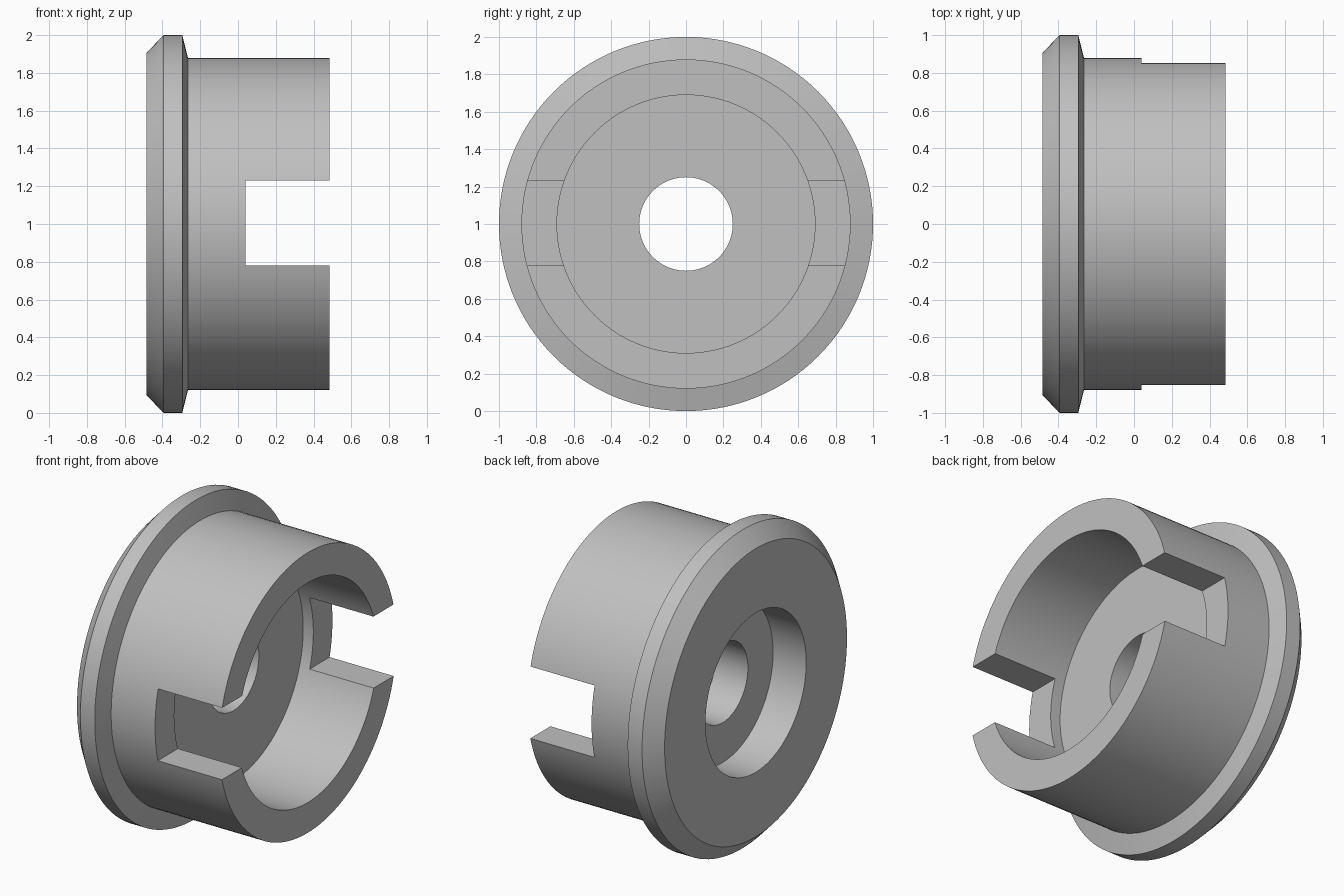
import bpy
import bmesh
from math import radians, tau
from mathutils import Matrix, Vector

cube = bpy.data.objects.get("Cube")
if cube:
    bpy.data.objects.remove(cube, do_unlink=True)

# Plain grey material
grey = bpy.data.materials.new("plain grey")
grey.use_nodes = True
colour = (0.53, 0.53, 0.53, 1)
grey.diffuse_color = colour
grey.node_tree.nodes["Principled BSDF"].inputs["Base Color"].default_value = colour

SEGMENTS = 128
CENTRE = Vector((0, 0, 1))


def add_object(name, bm):
    bmesh.ops.recalc_face_normals(bm, faces=bm.faces)
    mesh = bpy.data.meshes.new(name)
    bm.to_mesh(mesh)
    bm.free()
    mesh.materials.append(grey)
    obj = bpy.data.objects.new(name, mesh)
    bpy.context.collection.objects.link(obj)
    return obj


def lathe(name, profile):
    """Turn a closed (x, radius) profile around the x axis."""
    bm = bmesh.new()
    verts = [bm.verts.new((x, 0, r)) for x, r in profile]
    edges = [bm.edges.new((v, verts[i - 1])) for i, v in enumerate(verts)]
    bmesh.ops.spin(bm, geom=verts + edges, cent=(0, 0, 0), axis=(1, 0, 0),
                   angle=tau, steps=SEGMENTS, use_merge=True)
    bmesh.ops.remove_doubles(bm, verts=bm.verts, dist=1e-4)
    bmesh.ops.translate(bm, verts=bm.verts, vec=CENTRE)
    return add_object(name, bm)


# Flanged cup: bevelled flange, sleeve, inner cup, bore and rear counterbore
flanged_cup = lathe("flanged_cup", [
    (-0.485, 0.905), (-0.395, 1.0), (-0.295, 1.0), (-0.265, 0.88),
    (0.485, 0.88), (0.485, 0.69), (-0.03, 0.69), (-0.03, 0.25),
    (-0.255, 0.25), (-0.255, 0.5), (-0.485, 0.5),
])

# Slot cut through both sides of the sleeve
bm = bmesh.new()
bmesh.ops.create_cube(bm, size=1, matrix=Matrix.Translation((0.54, 0, 1.004))
                      @ Matrix.Diagonal((1, 3, 0.45, 1)))
slot_cutter = add_object("slot_cutter", bm)
slot_cutter.hide_render = True

cut = flanged_cup.modifiers.new("slot", 'BOOLEAN')
cut.operation = 'DIFFERENCE'
cut.solver = 'EXACT'
cut.object = slot_cutter

bpy.ops.object.select_all(action='DESELECT')
flanged_cup.select_set(True)
bpy.context.view_layer.objects.active = flanged_cup
bpy.ops.object.modifier_apply(modifier=cut.name)
bpy.data.objects.remove(slot_cutter, do_unlink=True)
bpy.ops.object.shade_smooth_by_angle(angle=radians(25))
